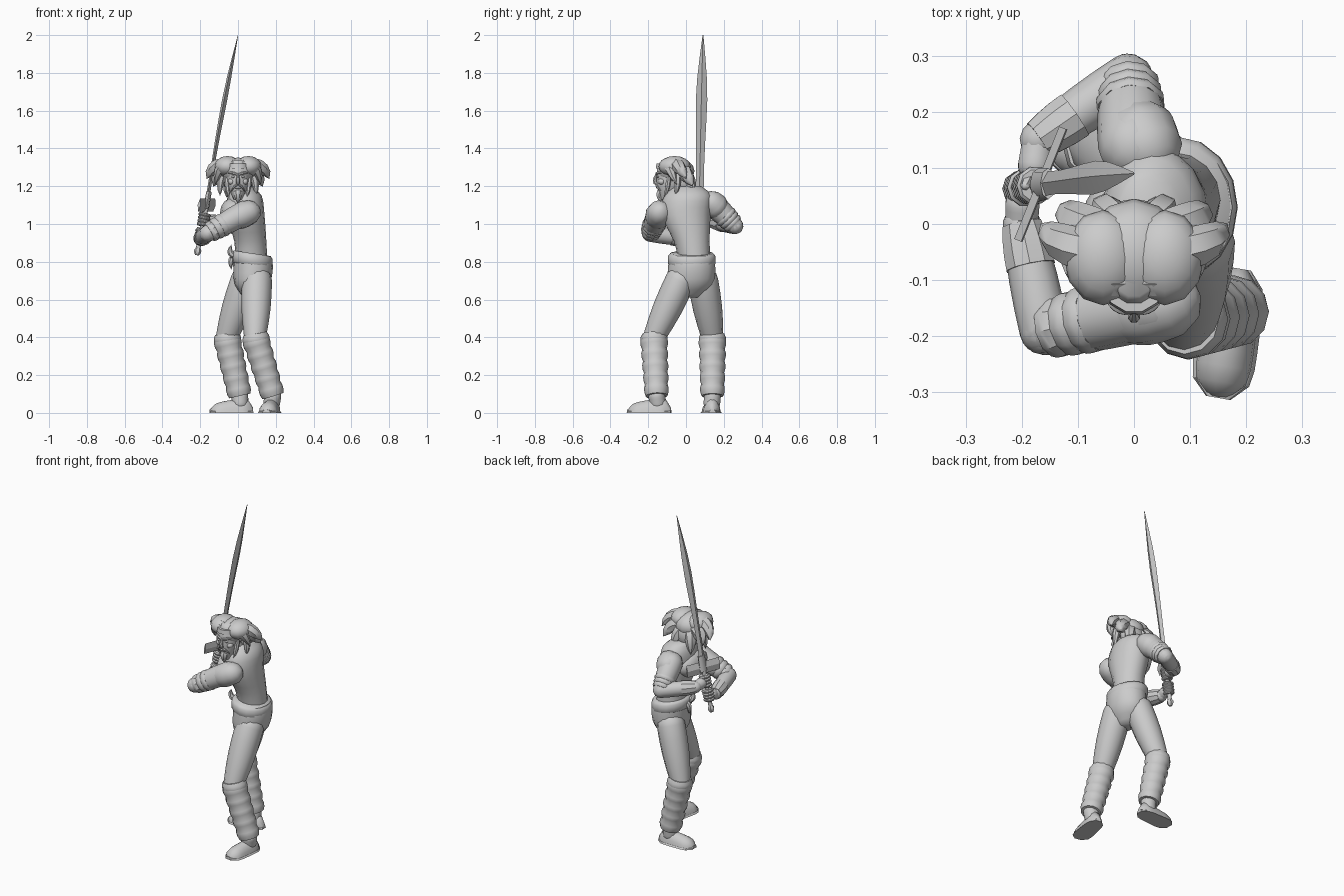
import bpy, bmesh, math
from mathutils import Vector

cube = bpy.data.objects.get("Cube")
if cube:
    bpy.data.objects.remove(cube)

grey = bpy.data.materials.new("plain grey")
grey.use_nodes = True
grey.diffuse_color = (.6, .6, .6, 1)
grey.node_tree.nodes["Principled BSDF"].inputs["Base Color"].default_value = grey.diffuse_color

X, Y, Z = Vector((1, 0, 0)), Vector((0, 1, 0)), Vector((0, 0, 1))


def finish(name, bm, angle):
    bmesh.ops.recalc_face_normals(bm, faces=bm.faces)
    mesh = bpy.data.meshes.new(name)
    bm.to_mesh(mesh)
    bm.free()
    mesh.materials.append(grey)
    obj = bpy.data.objects.new(name, mesh)
    bpy.context.collection.objects.link(obj)
    bpy.ops.object.select_all(action='DESELECT')
    obj.select_set(True)
    bpy.context.view_layer.objects.active = obj
    bpy.ops.object.shade_smooth_by_angle(angle=math.radians(angle))


def tube(name, rings, ref=X, sides=12, axis=None, angle=45, floor=False):
    """Loft rings of (x, y, z, radius along ref, radius across)."""
    bm = bmesh.new()
    points = [Vector(ring[:3]) for ring in rings]
    last = len(points) - 1
    loops = []
    for i, (point, ring) in enumerate(zip(points, rings)):
        along = axis or points[min(i + 1, last)] - points[max(i - 1, 0)]
        along = along.normalized()
        u = (ref - along * ref.dot(along)).normalized()
        v = along.cross(u)
        loop = []
        for k in range(sides):
            turn = math.tau * k / sides
            co = point + u * ring[3] * math.cos(turn) + v * ring[-1] * math.sin(turn)
            if floor:
                co.z = max(co.z, 0)
            loop.append(bm.verts.new(co))
        loops.append(loop)
    for lower, upper in zip(loops, loops[1:]):
        for k in range(sides):
            n = (k + 1) % sides
            bm.faces.new((lower[k], lower[n], upper[n], upper[k]))
    bm.faces.new(loops[0])
    bm.faces.new(loops[-1])
    finish(name, bm, angle)


def smooth(keys, steps=3):
    """Pass a soft curve through the key rings."""
    keys = [Vector(key) for key in keys]
    padded = [keys[0]] + keys + [keys[-1]]
    rings = []
    for a, b, c, d in zip(padded, padded[1:], padded[2:], padded[3:]):
        for i in range(steps):
            t = i / steps
            pull = (c - a) * t + (a * 2 - b * 5 + c * 4 - d) * t * t + (b * 3 - a - c * 3 + d) * t ** 3
            rings.append(b + pull / 2)
    return rings + [keys[-1]]


def limb(name, start, end, thick, thin, swell=.1, ref=X, sides=12):
    """Tapered capsule with a swollen middle."""
    along = (end - start).normalized()
    rings = []
    for a in (-80, -50, -20):
        a = math.radians(a)
        rings.append((*(start + along * thick * math.sin(a)), thick * math.cos(a)))
    for i in range(5):
        t = i / 4
        radius = thick + (thin - thick) * t + thick * swell * math.sin(math.pi * t)
        rings.append((*start.lerp(end, t), radius))
    for a in (20, 50, 80):
        a = math.radians(a)
        rings.append((*(end + along * thin * math.sin(a)), thin * math.cos(a)))
    tube(name, rings, ref, sides)


def folds(name, start, end, thick, thin, count, bulge=1.15, ref=X, sides=12):
    """Stack of puffed rings between two points."""
    rings = []
    for i in range(count * 3 + 1):
        t = i / (count * 3)
        radius = thick + (thin - thick) * t
        rings.append((*start.lerp(end, t), radius if i % 3 == 0 else radius * bulge))
    tube(name, rings, ref, sides, angle=35)


def lock(name, root, bend, tip, thick, sides=7):
    """Curved strand that tapers to a point."""
    root, bend, tip = Vector(root), Vector(bend), Vector(tip)
    rings = []
    for i in range(7):
        t = i / 6
        centre = root.lerp(bend, t).lerp(bend.lerp(tip, t), t)
        rings.append((*centre, thick * max(.03, (1 - t) ** .7 * (.6 + t))))
    tube(name, rings, Y, sides)


def ball(name, centre, size, segments=12):
    bm = bmesh.new()
    bmesh.ops.create_uvsphere(bm, u_segments=segments, v_segments=8, radius=1)
    for v in bm.verts:
        v.co = Vector(c + k * s for c, k, s in zip(centre, v.co, size))
    finish(name, bm, 60)


def shoe(side, heel, toe, ankle):
    across = (toe - heel).cross(Z).normalized()
    upper, sole = [], []
    for i in range(9):
        t = i / 8
        rounding = math.sqrt(max(.1, 1 - abs(2 * t - 1) ** 5))
        width = (.044 + .01 * t) * rounding
        upper.append((*heel.lerp(toe, t), width, (.09 - .04 * t) * rounding))
        sole.append((*heel.lerp(toe, t), width + .005, .018))
    tube(side + "_shoe", upper, across, 14, toe - heel, floor=True)
    tube(side + "_sole", sole, across, 14, toe - heel, 30, True)
    limb(side + "_ankle", ankle, heel.lerp(toe, .3) + Z * .05, .044, .044, 0)


# Sword: grip, pommel, guard, collar and slim leaf blade
low, high, tip = Vector((-.215, .06, .85)), Vector((-.17, .07, 1.08)), Vector((0, .09, 2))
up = (high - low).normalized()
bar = Vector((.4, 1, 0)).normalized() * .108
cap = high + up * .02
tube("grip", [(*low, .012), (*high, .013)], sides=8)
folds("pommel", low - up * .015, low + up * .025, .01, .012, 1, 1.7, sides=6)
tube("guard", [(*(cap - bar), .035, .008), (*(cap + bar), .035, .008)], up, 4, angle=20)
tube("blade_collar", [(*high, .03, .016), (*high.lerp(tip, .1), .028, .014)], Y, 8)
blade = []
for i in range(9):
    t = i / 8
    width = (.026 + .005 * math.sin(math.tau * (t - .45))) * min(1, (1.01 - t) * 3) ** .7
    blade.append((*(high.lerp(tip, t) - X * .008 * math.sin(math.pi * t)), width, width * .45))
tube("blade", blade, Y + X * .1, 4, angle=20)

# Joints of the batting-like stance, left side then right side
poses = {
    "left": dict(hip=(.1, -.03, .7), knee=(.09, -.17, .4), ankle=(.185, -.155, .09),
                 heel=(.19, -.08, 0), toe=(.15, -.31, 0), shoulder=(.035, -.14, 1.06),
                 elbow=(-.16, -.19, .95), wrist=(-.2, 0, .92), grip=.38),
    "right": dict(hip=(.04, .09, .7), knee=(-.06, .14, .4), ankle=(.01, .14, .09),
                  heel=(.08, .14, 0), toe=(-.15, .13, 0), shoulder=(0, .14, 1.11),
                  elbow=(-.01, .26, .99), wrist=(-.17, .15, 1.01), grip=.75),
}
for side, pose in poses.items():
    grip = low.lerp(high, pose.pop("grip"))
    joint = {name: Vector(place) for name, place in pose.items()}
    hip, knee, ankle = joint["hip"], joint["knee"], joint["ankle"]
    shoulder, elbow, wrist = joint["shoulder"], joint["elbow"], joint["wrist"]

    # Leg with wrapped shin and shoe
    limb(side + "_thigh", hip, knee, .08, .058)
    folds(side + "_leg_wrap", knee, ankle, .067, .058, 5, 1.1)
    folds(side + "_knee_cuff", knee + Z * .02, knee.lerp(ankle, .1), .062, .068, 1, 1.1)
    shoe(side, joint["heel"], joint["toe"], ankle)

    # Arm with bunched sleeve and bracer
    limb(side + "_shoulder", shoulder + X * .02, shoulder.lerp(elbow, .3), .066, .06)
    limb(side + "_upper_arm", shoulder, elbow, .064, .044, ref=Z)
    folds(side + "_sleeve_folds", shoulder.lerp(elbow, .55), shoulder.lerp(elbow, .96), .06, .05, 3, 1.07, Z, 10)
    limb(side + "_forearm", elbow, wrist, .044, .034, ref=Z)
    folds(side + "_bracer", elbow.lerp(wrist, .6), wrist, .046, .037, 1, 1.05, Z, 10)

    # Hand closed round the grip
    palm = wrist.lerp(grip, .55)
    limb(side + "_palm", wrist, palm, .03, .032, 0, Z, 10)
    folds(side + "_fingers", grip - up * .035, grip + up * .035, .027, .029, 4, 1.18, sides=10)
    limb(side + "_thumb", palm, grip + up * .04 - X * .02, .014, .009, sides=6)

# Torso turned towards -x, with chest and neck
tube("torso", smooth([(.07, .045, .81, .085, .085), (.065, .03, .91, .085, .095), (.04, 0, 1.05, .1, .13),
                      (.035, .01, 1.15, .09, .125), (.02, .01, 1.2, .05, .07)]), sides=16, axis=Z, angle=60)
ball("chest", (-.025, -.02, 1.06), (.07, .12, .08))
limb("neck", Vector((.02, -.01, 1.15)), Vector((0, -.05, 1.24)), .05, .05, 0)

# Trouser seat with a flared, rolled waistband and sash
tube("trouser_seat", smooth([(.07, .015, .61, .04, .05), (.075, .025, .68, .092, .118), (.08, .03, .77, .105, .125),
                             (.075, .03, .83, .1, .118)]), sides=16, axis=Z, angle=60)
rim = []
for lift, grow in ((-.035, -.01), (-.02, .004), (.02, .004), (.035, -.008)):
    rim.append((.075, .03, .81 + lift, .106 + grow, .122 + grow))
tube("waistband", rim, sides=16, axis=Vector((.15, 0, 1)), angle=60)
lock("sash_knot", (0, .0, .83), (-.06, -.01, .83), (-.035, -.015, .89), .025)
lock("sash_end", (0, .03, .83), (-.05, .02, .83), (-.035, .02, .76), .025)

# Head, face and beard
tube("head", smooth([(0, -.11, 1.13, .022, .025), (0, -.085, 1.2, .054, .07), (0, -.075, 1.29, .065, .08),
                     (0, -.07, 1.34, .045, .06)]), sides=14, axis=Z, angle=60)
lock("nose", (0, -.145, 1.21), (0, -.185, 1.215), (0, -.15, 1.275), .016)
lock("beard", (0, -.12, 1.18), (0, -.15, 1.17), (0, -.13, 1.11), .032)
ball("mouth", (0, -.145, 1.195), (.025, .015, .008))
tube("headband", [(0, -.078, 1.295, .068, .084), (0, -.078, 1.32, .065, .08)], sides=14, axis=Z)

# Full parted hair, then mirrored face parts and swept locks
ball("hair_crown", (0, -.055, 1.28), (.09, .1, .072))
ball("nape_hair", (0, -.01, 1.23), (.08, .055, .075))
locks = [
    ("fringe", (.01, -.1, 1.31), (.1, -.11, 1.35), (.12, -.05, 1.21), .045),
    ("back_wing", (.02, -.03, 1.29), (.1, -.01, 1.29), (.13, .035, 1.2), .06),
    ("side_wing", (.02, -.06, 1.3), (.13, -.05, 1.34), (.165, 0, 1.24), .055),
    ("back_lock", (.02, -.01, 1.27), (.05, .02, 1.25), (.06, .04, 1.14), .05),
    ("ear_lock", (.07, -.05, 1.28), (.1, -.04, 1.24), (.095, -.055, 1.15), .03),
    ("sideburn", (.058, -.09, 1.29), (.065, -.09, 1.2), (.045, -.115, 1.14), .02),
    ("brow", (.005, -.155, 1.262), (.035, -.16, 1.275), (.055, -.12, 1.27), .011),
    ("moustache", (0, -.157, 1.207), (.025, -.16, 1.205), (.035, -.13, 1.17), .009),
]
for sign, side in ((1, "left_"), (-1, "right_")):
    ball(side + "hair_wave", (sign * .055, -.06, 1.305), (.07, .085, .055))
    for name, *points, thick in locks:
        lock(side + name, *[(sign * x, y, z) for x, y, z in points], thick)
    ball(side + "cheek", (sign * .034, -.128, 1.225), (.02, .02, .018))
    ball(side + "eye", (sign * .024, -.148, 1.25), (.011, .007, .006))
